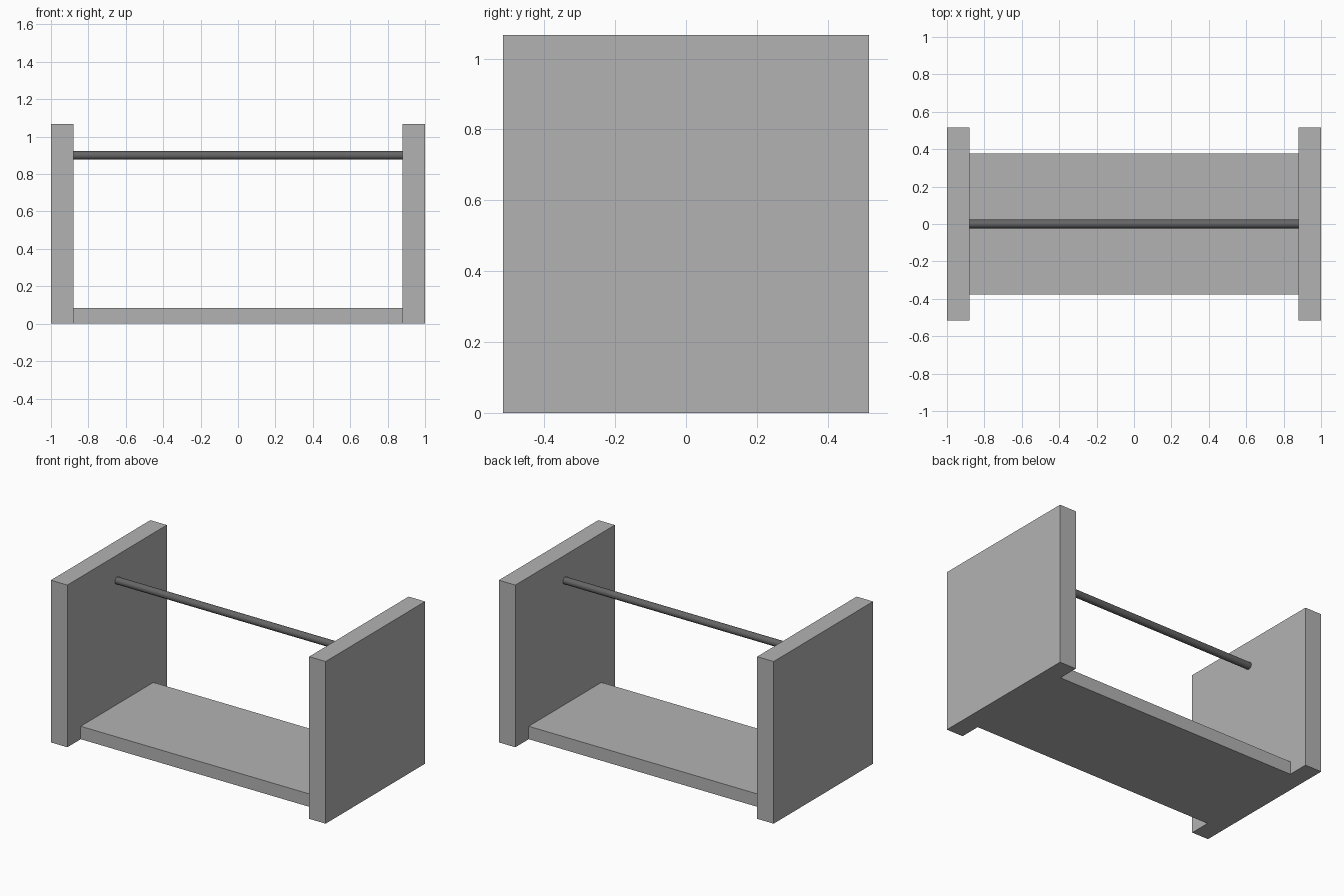
import bpy
import math

if "Cube" in bpy.data.objects:
    bpy.data.objects.remove(bpy.data.objects["Cube"])


def material(name, value):
    mat = bpy.data.materials.new(name)
    mat.diffuse_color = (value, value, value, 1.0)
    mat.use_nodes = True
    mat.node_tree.nodes["Principled BSDF"].inputs["Base Color"].default_value = mat.diffuse_color
    return mat


light_grey = material("light_grey", 0.45)
dark_grey = material("dark_grey", 0.13)

PANEL_INNER, PANEL_OUTER = 0.88, 1.0
PANEL_HEIGHT = 1.067


def box(name, size, centre, mat):
    bpy.ops.mesh.primitive_cube_add(size=1, location=centre)
    obj = bpy.context.object
    obj.name = name
    obj.scale = size
    bpy.ops.object.transform_apply(location=False, rotation=False, scale=True)
    obj.data.materials.append(mat)
    return obj


# Upright end panels
for name, side in (("left_panel", -1), ("right_panel", 1)):
    box(name, (PANEL_OUTER - PANEL_INNER, 1.034, PANEL_HEIGHT),
        (side * (PANEL_INNER + PANEL_OUTER) / 2, 0, PANEL_HEIGHT / 2), light_grey)

# Base shelf between the panels
box("base_shelf", (2 * PANEL_INNER, 0.756, 0.085), (0, 0, 0.0425), light_grey)

# Round rail near the top
bpy.ops.mesh.primitive_cylinder_add(vertices=24, radius=0.023, depth=2 * PANEL_INNER,
                                    location=(0, 0, 0.9), rotation=(0, math.pi / 2, 0))
rail = bpy.context.object
rail.name = "rail"
rail.data.materials.append(dark_grey)
bpy.ops.object.shade_smooth_by_angle(angle=math.radians(40))
